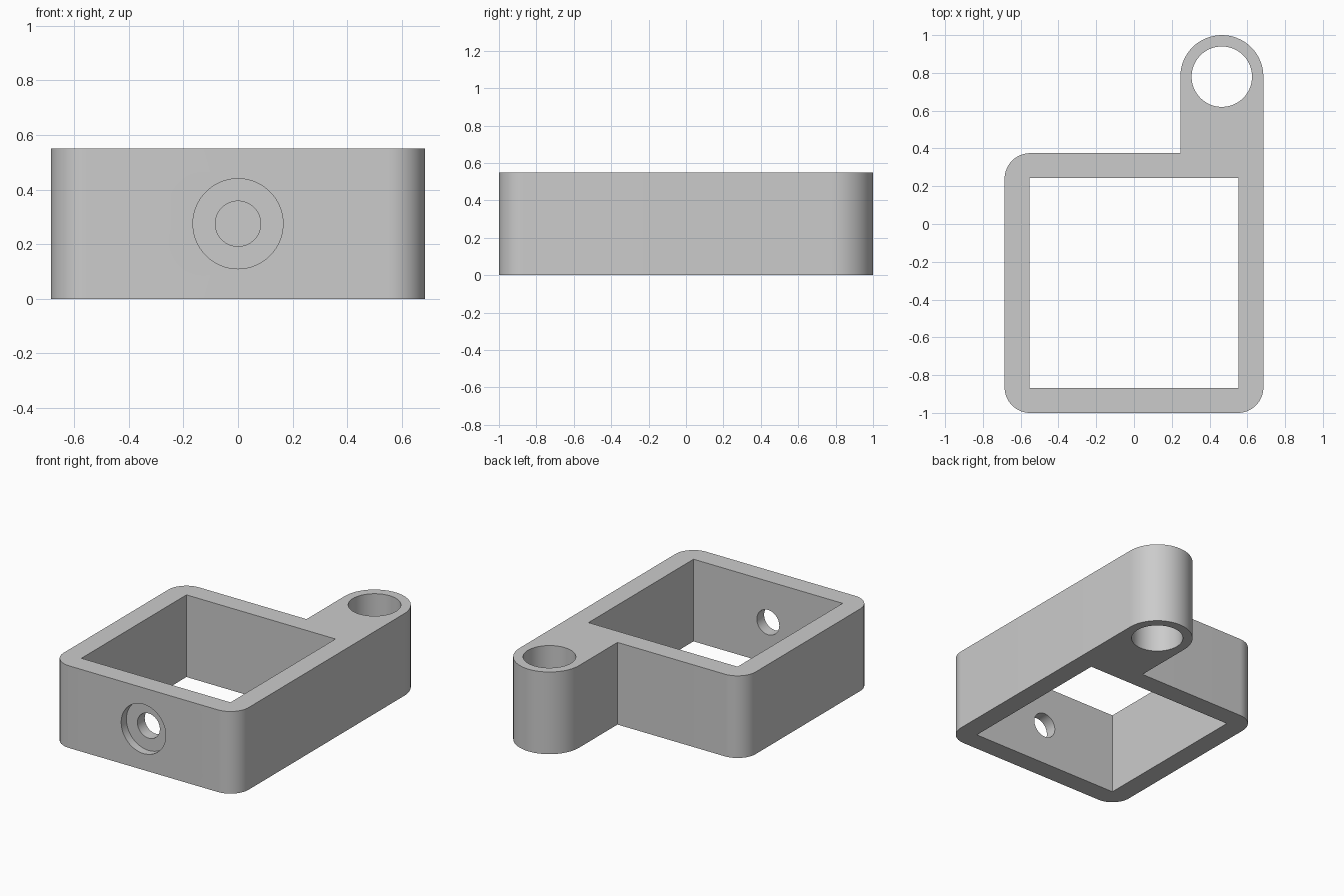
import bpy, bmesh, math
from mathutils import Matrix, Vector

cube = bpy.data.objects.get("Cube")
if cube:
    bpy.data.objects.remove(cube, do_unlink=True)

HEIGHT = 0.55
HALF_W = 0.685
FRONT, BACK = -1.0, 0.375
CORNER = 0.135
BOSS_R = 0.22
BOSS_X, BOSS_Y = HALF_W - BOSS_R, 1.0 - BOSS_R

grey = bpy.data.materials.new("plain grey")
grey.use_nodes = True
grey.diffuse_color = (0.6, 0.6, 0.6, 1)
grey.node_tree.nodes["Principled BSDF"].inputs["Base Color"].default_value = (0.6, 0.6, 0.6, 1)


def arc(cx, cy, r, start, end, steps):
    angles = [math.radians(start + (end - start) * i / steps) for i in range(steps + 1)]
    return [(cx + r * math.cos(a), cy + r * math.sin(a)) for a in angles]


def prism(name, outline, z0, z1):
    """Extrude a counter-clockwise outline from z0 to z1."""
    bm = bmesh.new()
    face = bm.faces.new([bm.verts.new((x, y, z0)) for x, y in outline])
    top = bmesh.ops.extrude_face_region(bm, geom=[face])["geom"]
    bmesh.ops.translate(bm, vec=(0, 0, z1 - z0),
                        verts=[v for v in top if isinstance(v, bmesh.types.BMVert)])
    bmesh.ops.recalc_face_normals(bm, faces=bm.faces)
    mesh = bpy.data.meshes.new(name)
    bm.to_mesh(mesh)
    bm.free()
    mesh.materials.append(grey)
    obj = bpy.data.objects.new(name, mesh)
    bpy.context.collection.objects.link(obj)
    return obj


def circle(cx, cy, r):
    return arc(cx, cy, r, 0, 360, 64)[:-1]


# Frame with a rounded lug at the back left
cx = HALF_W - CORNER
outline = (arc(-cx, FRONT + CORNER, CORNER, 180, 270, 16)
           + arc(cx, FRONT + CORNER, CORNER, 270, 360, 16)
           + arc(BOSS_X, BOSS_Y, BOSS_R, 0, 180, 32)
           + [(BOSS_X - BOSS_R, BACK)]
           + arc(-cx, BACK - CORNER, CORNER, 90, 180, 16)[:-1]
           + [(-HALF_W, BACK - CORNER)])
frame = prism("frame_with_lug", outline, 0, HEIGHT)

# Square opening and vertical lug hole
x, y0, y1 = 0.552, -0.868, 0.243
cutters = [
    prism("opening_cutter", [(-x, y0), (x, y0), (x, y1), (-x, y1)], -0.1, HEIGHT + 0.1),
    prism("lug_hole_cutter", circle(BOSS_X, BOSS_Y, 0.16), -0.1, HEIGHT + 0.1),
]

# Counterbored screw hole through the front wall
to_front = Matrix.Translation((0, 0, HEIGHT / 2)) @ Matrix.Rotation(math.pi / 2, 4, "X")
for name, radius, depth in (("counterbore_cutter", 0.165, 0.055),
                            ("screw_hole_cutter", 0.083, 0.3)):
    cutter = prism(name, circle(0, 0, radius), -FRONT - depth, -FRONT + 0.1)
    cutter.data.transform(to_front)
    cutters.append(cutter)

bpy.context.view_layer.objects.active = frame
for cutter in cutters:
    mod = frame.modifiers.new(cutter.name, "BOOLEAN")
    mod.operation = "DIFFERENCE"
    mod.solver = "EXACT"
    mod.object = cutter
    bpy.ops.object.modifier_apply(modifier=mod.name)
    bpy.data.objects.remove(cutter, do_unlink=True)

# Smooth curved walls, keep the edges crisp
bpy.ops.object.select_all(action="DESELECT")
frame.select_set(True)
bpy.ops.object.shade_smooth_by_angle(angle=math.radians(30))
